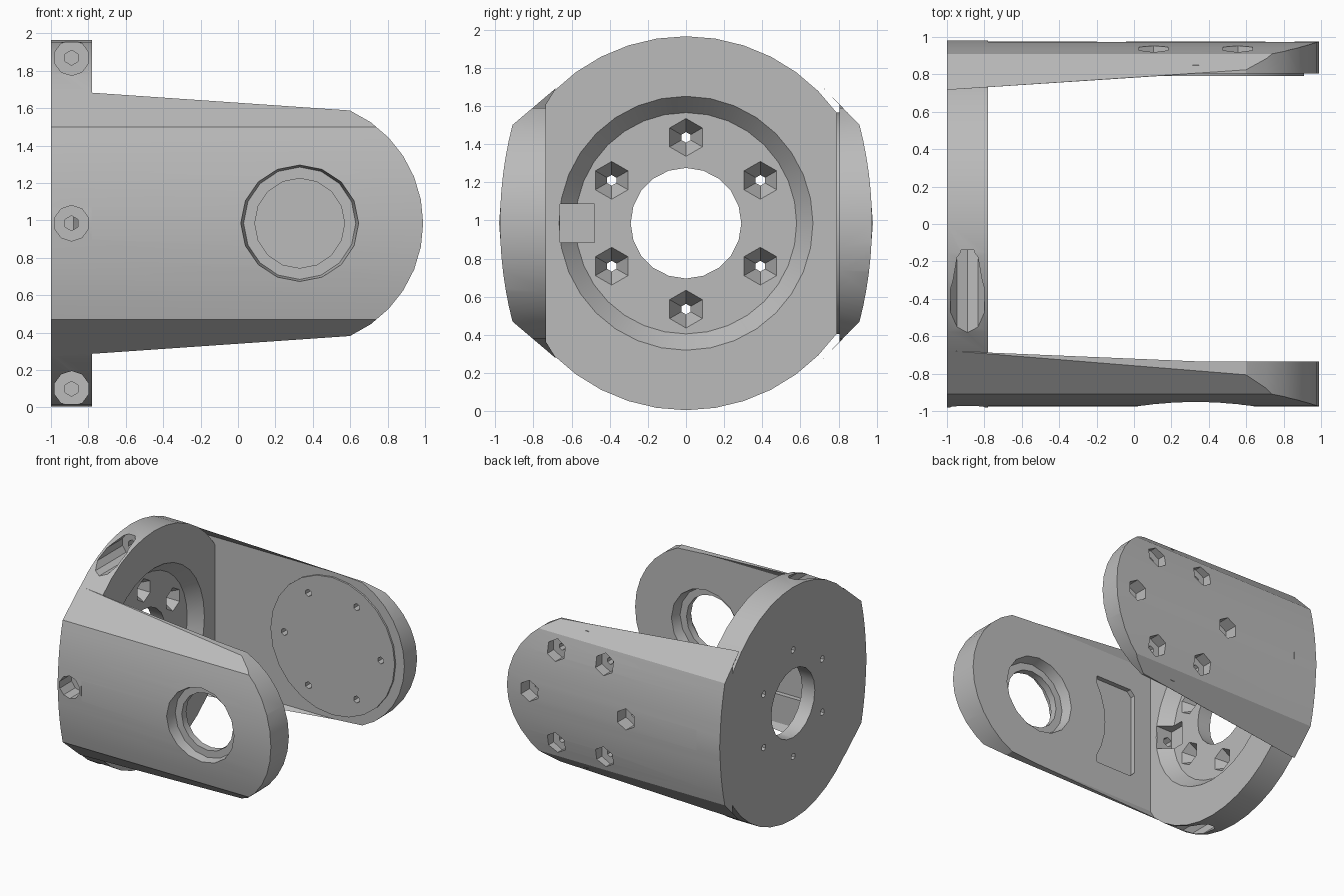
import bpy, bmesh
from math import sin, cos, pi, radians, sqrt

cube = bpy.data.objects.get("Cube")
if cube:
    bpy.data.objects.remove(cube, do_unlink=True)

CZ = 0.985      # height of the main axis
PIVOT = 0.33    # x of the arm pivot

grey = bpy.data.materials.new("plain grey")
grey.use_nodes = True
grey.diffuse_color = (0.5, 0.5, 0.5, 1)
grey.node_tree.nodes["Principled BSDF"].inputs["Base Color"].default_value = (0.5, 0.5, 0.5, 1)


def loft(name, ring_a, ring_b, axis, lo, hi):
    """Solid between two matching outlines: (y, z) along x or (x, z) along y."""
    place = (lambda p, t: (t, p[0], p[1])) if axis == "x" else (lambda p, t: (p[0], t, p[1]))
    bm = bmesh.new()
    a = [bm.verts.new(place(p, lo)) for p in ring_a]
    b = [bm.verts.new(place(p, hi)) for p in ring_b]
    bm.faces.new(a)
    bm.faces.new(b)
    for i in range(len(a)):
        j = (i + 1) % len(a)
        bm.faces.new((a[i], a[j], b[j], b[i]))
    bmesh.ops.recalc_face_normals(bm, faces=bm.faces)
    mesh = bpy.data.meshes.new(name)
    bm.to_mesh(mesh)
    bm.free()
    obj = bpy.data.objects.new(name, mesh)
    bpy.context.collection.objects.link(obj)
    mesh.materials.append(grey)
    return obj


def circle(u, v, r, n):
    return [(u + r * cos(2 * pi * i / n + pi / 2), v + r * sin(2 * pi * i / n + pi / 2)) for i in range(n)]


def cone(u, v, r_lo, r_hi, n, axis, lo, hi):
    return loft("cutter", circle(u, v, r_lo, n), circle(u, v, r_hi, n), axis, lo, hi)


def combine(obj, tool, operation="DIFFERENCE"):
    """Apply a boolean and discard the tool."""
    mod = obj.modifiers.new("cut", "BOOLEAN")
    mod.solver = "EXACT"
    mod.operation = operation
    mod.object = tool
    bpy.context.view_layer.objects.active = obj
    bpy.ops.object.modifier_apply(modifier=mod.name)
    bpy.data.objects.remove(tool, do_unlink=True)


def arm(name, side, inner, root):
    """Arm: bowed cross-section trimmed by a tapered, round-ended outline."""
    bow = 2.07
    outer = []
    for i in range(13):
        h = -0.515 + 1.03 * i / 12
        outer.append((0.975 - bow + sqrt(bow * bow - h * h), h))
    half = [(root, 0.71), (inner, 0.62)]
    section = outer + half + [(y, -h) for y, h in reversed(half)]
    section = [(side * y, CZ + h) for y, h in section]
    body = loft(name, section, section, "x", -1, 1.1)
    tip = [(PIVOT + 0.66 * cos(radians(a)), CZ + 0.66 * sin(radians(a))) for a in range(-66, 67, 11)]
    outline = [(-1.1, CZ - 0.72), *tip, (-1.1, CZ + 0.72)]
    combine(body, loft("trim", outline, outline, "y", -1.2, 1.2), "INTERSECT")
    return body


# Round base plate and the two arms
bracket = loft("bracket", circle(0, CZ, 0.98, 40), circle(0, CZ, 0.98, 40), "x", -1, -0.78)
front_arm = arm("front_arm", -1, 0.735, 0.68)
back_arm = arm("back_arm", 1, 0.805, 0.72)

# Raised pads on the inner faces
combine(back_arm, cone(PIVOT, CZ, 0.58, 0.58, 24, "y", 0.79, 0.85), "UNION")

# Stepped pivot opening in the front arm
for r_lo, r_hi, lo, hi in ((0.335, 0.3, -1.1, -0.88), (0.24, 0.24, -1, -0.7), (0.3, 0.33, -0.82, -0.7)):
    combine(front_arm, cone(PIVOT, CZ, r_lo, r_hi, 16, "y", lo, hi))

# Shallow inner pocket with one edge following the pivot
curve = [(PIVOT + 0.66 * cos(radians(a)), CZ + 0.66 * sin(radians(a))) for a in range(150, 211, 10)]
pocket = [(-0.58, CZ + 0.38), (-0.25, CZ + 0.38), *curve, (-0.25, CZ - 0.38), (-0.58, CZ - 0.38),
          (-0.62, CZ - 0.34), (-0.62, CZ + 0.34)]
combine(front_arm, loft("cutter", pocket, pocket, "y", -0.775, -0.7))

# Six tapered screw holes in the back arm
for i in range(6):
    a = i * pi / 3
    u, v = PIVOT + 0.45 * cos(a), CZ + 0.45 * sin(a)
    combine(back_arm, cone(u, v, 0.09, 0.09, 6, "y", 0.86, 1.05))
    combine(back_arm, cone(u, v, 0.03, 0.03, 6, "y", 0.7, 0.9))

combine(bracket, front_arm, "UNION")
combine(bracket, back_arm, "UNION")

# Dished recess, central opening and six screw holes in the base
combine(bracket, cone(0, CZ, 0.58, 0.67, 32, "x", -0.88, -0.775))
combine(bracket, cone(0, CZ, 0.29, 0.29, 20, "x", -1.1, -0.7))
for i in range(6):
    a = i * pi / 3 + pi / 2
    combine(bracket, cone(0.45 * cos(a), CZ + 0.45 * sin(a), 0.025, 0.105, 6, "x", -1.005, -0.87))

# Side holes bored through the rim, and the slot behind the middle one
for dz, depth in ((-0.885, -0.14), (0, -0.82), (0.885, -0.14)):
    combine(bracket, cone(-0.89, CZ + dz, 0.095, 0.095, 10, "y", -1.1, depth))
    combine(bracket, cone(-0.89, CZ + dz, 0.04, 0.04, 6, "y", depth - 0.05, depth + 0.2))
slot = [(-0.66, CZ - 0.1), (-0.48, CZ - 0.1), (-0.48, CZ + 0.1), (-0.66, CZ + 0.1)]
combine(bracket, loft("cutter", slot, slot, "x", -0.93, -0.7))

# Smooth shading with crisp edges
bpy.ops.object.select_all(action="DESELECT")
bracket.select_set(True)
bpy.context.view_layer.objects.active = bracket
bpy.ops.object.shade_smooth_by_angle(angle=radians(25))
